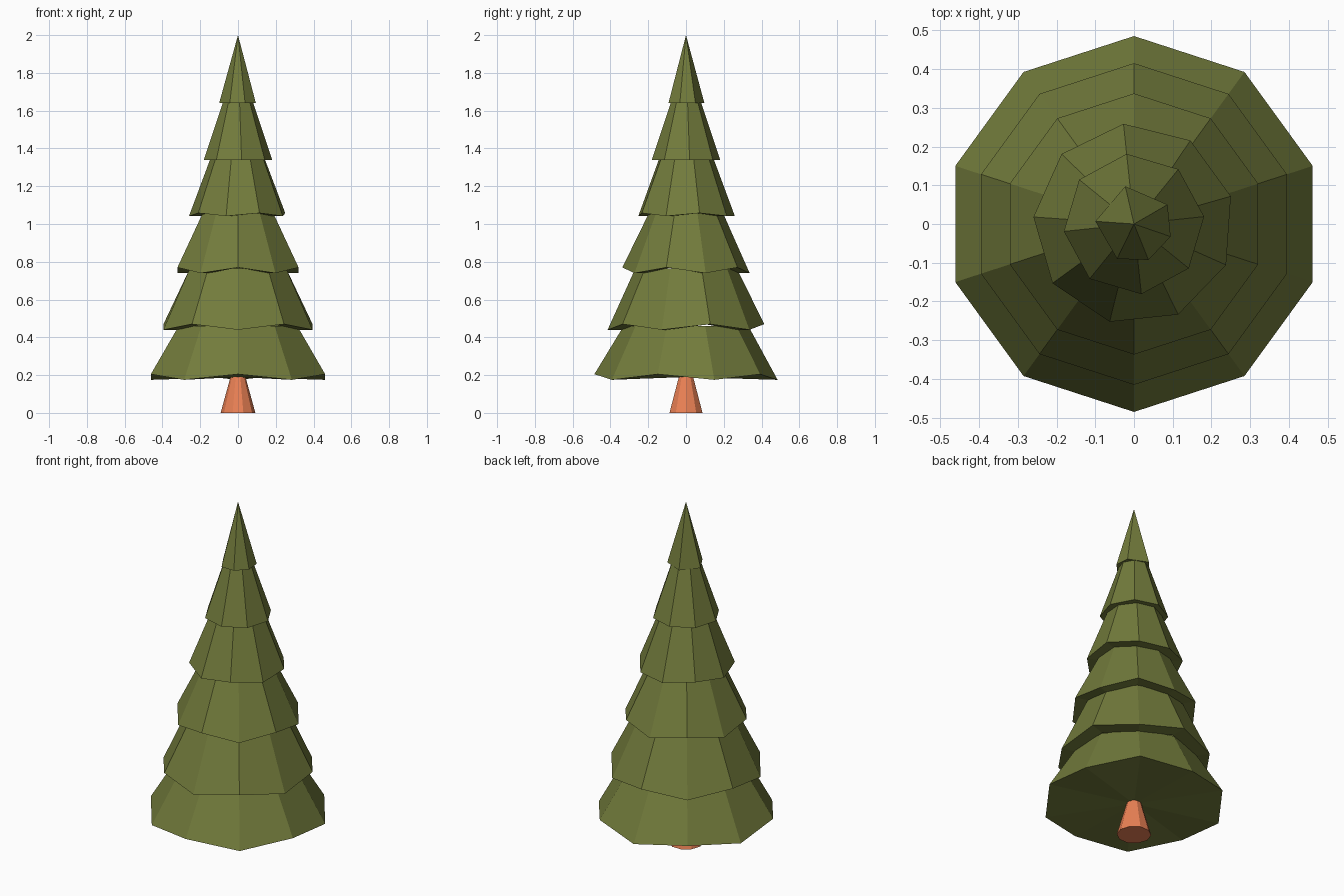
import bpy, bmesh
from math import cos, sin, radians

if "Cube" in bpy.data.objects:
    bpy.data.objects.remove(bpy.data.objects["Cube"])


def material(name, rgb):
    m = bpy.data.materials.new(name)
    m.diffuse_color = (*rgb, 1)
    m.use_nodes = True
    m.node_tree.nodes["Principled BSDF"].inputs["Base Color"].default_value = m.diffuse_color
    return m


def regular(n, phase):
    return [phase + 360 * k / n for k in range(n)]


def stack(name, angles, rings, mat):
    """Skin rings of (radius, z, zigzag); radius 0 closes to a point."""
    bm = bmesh.new()
    n = len(angles)
    prev = None
    for r, z, zig in rings:
        if r == 0:
            cur = [bm.verts.new((0, 0, z))]
        else:
            cur = [bm.verts.new((r * cos(radians(a)), r * sin(radians(a)),
                                 z + (zig if i % 2 else -zig)))
                   for i, a in enumerate(angles)]
        if prev:
            for i in range(n):
                j = (i + 1) % n
                if len(prev) == 1:
                    bm.faces.new((prev[0], cur[j], cur[i]))
                elif len(cur) == 1:
                    bm.faces.new((prev[i], prev[j], cur[0]))
                else:
                    bm.faces.new((prev[i], prev[j], cur[j], cur[i]))
        prev = cur
    mesh = bpy.data.meshes.new(name)
    bm.to_mesh(mesh)
    bm.free()
    mesh.materials.append(mat)
    ob = bpy.data.objects.new(name, mesh)
    bpy.context.collection.objects.link(ob)


green = material("needles", (0.17, 0.20, 0.045))
bark = material("bark", (0.83, 0.22, 0.09))

# Trunk: flared base tapering into the foliage
stack("trunk", regular(10, 0), [(0, 0, 0), (0.092, 0, 0), (0.037, 0.2, 0)], bark)

# Foliage tiers: angles, underside radius, rim radius, rim z, zigzag, top radius, top z
ten = regular(10, 90)
tiers = [
    (ten, 0, 0.485, 0.19, 0.015, 0.33, 0.46),
    (ten, 0.32, 0.415, 0.455, -0.015, 0.268, 0.765),
    (ten, 0.26, 0.337, 0.755, 0.015, 0.195, 1.06),
    (regular(9, 96), 0.19, 0.26, 1.05, 0.008, 0.145, 1.35),
    (regular(8, 186), 0.14, 0.182, 1.34, 0, 0.08, 1.645),
    ([30, 103, 176, 244, 292, 341], 0.075, 0.1, 1.64, 0, 0, 2.0),
]
for k, (ang, r_in, rim, z, zig, r_top, z_top) in enumerate(tiers, 1):
    stack(f"foliage_tier_{k}", ang,
          [(r_in, z, zig), (rim, z, zig), (r_top, z_top, 0)], green)
